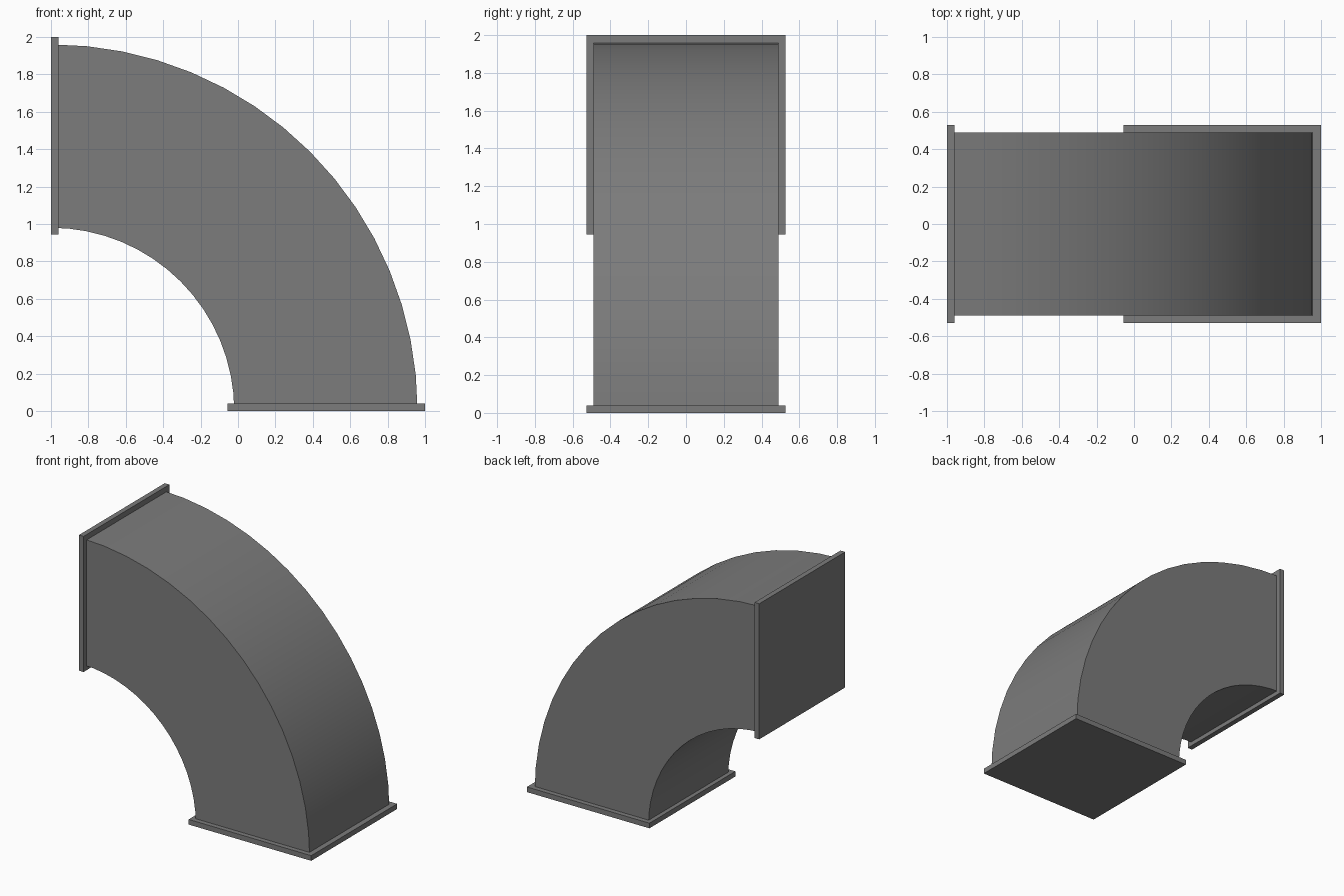
import bpy, bmesh
from math import sin, cos, pi, radians

if "Cube" in bpy.data.objects:
    bpy.data.objects.remove(bpy.data.objects["Cube"])

R_IN, R_OUT = 0.98, 1.96     # bend radii about (-1, 0)
HALF_W = 0.49
STEPS = 16

# Dark grey sheet metal
metal = bpy.data.materials.new("dark_grey")
metal.diffuse_color = (0.2, 0.2, 0.2, 1)
metal.use_nodes = True
metal.node_tree.nodes["Principled BSDF"].inputs["Base Color"].default_value = metal.diffuse_color


def box(name, lo, hi):
    centre = [(a + b) / 2 for a, b in zip(lo, hi)]
    bpy.ops.mesh.primitive_cube_add(size=1, location=centre)
    ob = bpy.context.object
    ob.name = name
    ob.scale = [b - a for a, b in zip(lo, hi)]
    bpy.ops.object.transform_apply(location=False, rotation=False, scale=True)
    ob.data.materials.append(metal)
    return ob


# Curved duct: square section swept through a quarter turn
bm = bmesh.new()
rings = []
for i in range(STEPS + 1):
    a = pi / 2 * i / STEPS
    rings.append([bm.verts.new((-1 + r * cos(a), y, r * sin(a)))
                  for r, y in ((R_IN, -HALF_W), (R_OUT, -HALF_W),
                               (R_OUT, HALF_W), (R_IN, HALF_W))])
for p, q in zip(rings, rings[1:]):
    for k in range(4):
        n = (k + 1) % 4
        bm.faces.new((p[k], p[n], q[n], q[k]))
bm.faces.new(rings[0])
bm.faces.new(rings[-1])
bmesh.ops.recalc_face_normals(bm, faces=bm.faces)
mesh = bpy.data.meshes.new("duct_elbow")
bm.to_mesh(mesh)
bm.free()
mesh.materials.append(metal)
duct = bpy.data.objects.new("duct_elbow", mesh)
bpy.context.collection.objects.link(duct)
bpy.ops.object.select_all(action='DESELECT')
duct.select_set(True)
bpy.context.view_layer.objects.active = duct
bpy.ops.object.shade_smooth_by_angle(angle=radians(30))

# End flanges
box("bottom_flange", (-0.055, -0.528, 0), (1, 0.528, 0.04))
box("side_flange", (-1, -0.528, 0.945), (-0.96, 0.528, 2))
